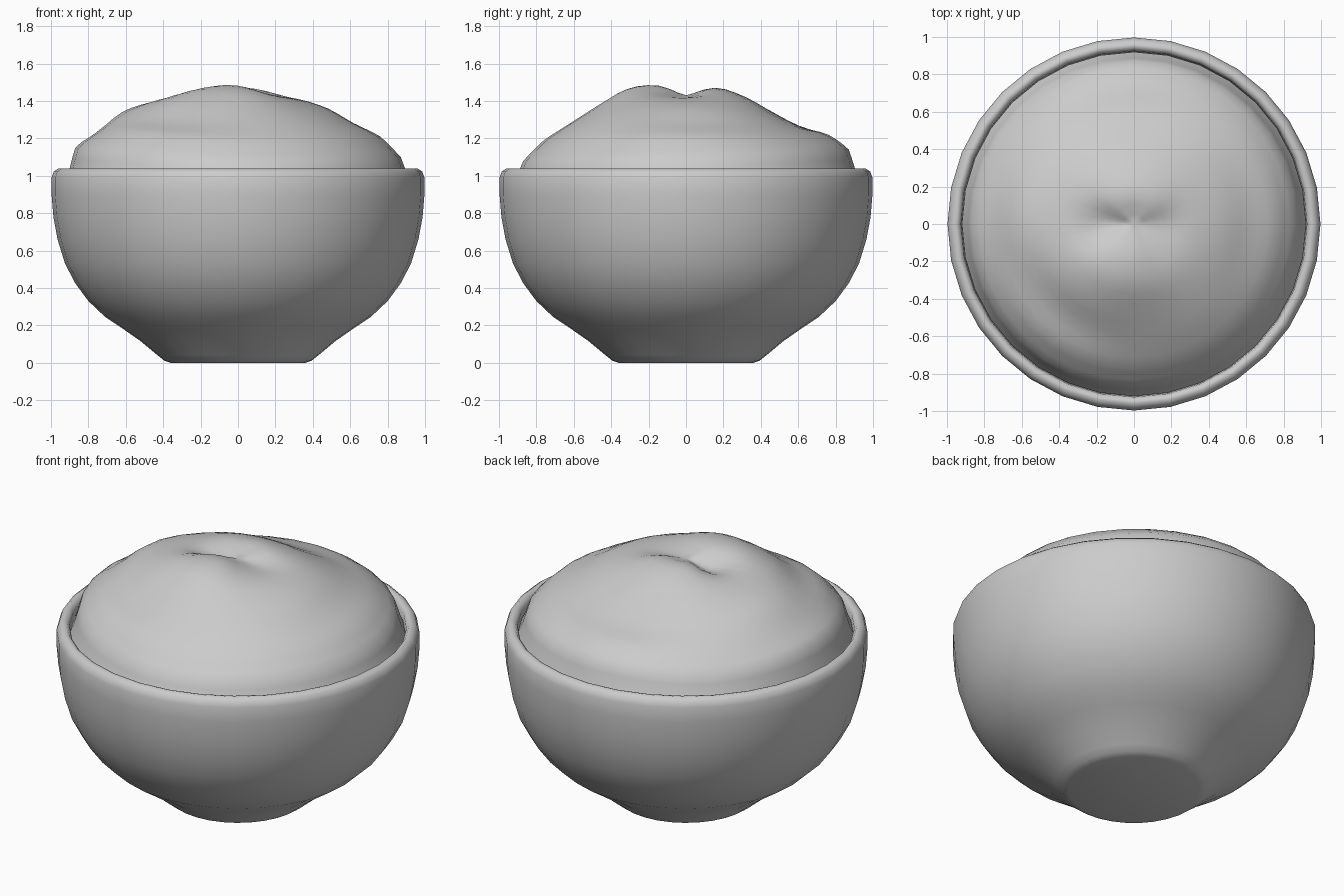
import bpy, bmesh, math

if "Cube" in bpy.data.objects:
    bpy.data.objects.remove(bpy.data.objects["Cube"])

SEG = 32


def make_object(name, rings, closed_start, closed_end):
    """Skin a list of rings (a single-point ring makes a pole)."""
    bm = bmesh.new()
    loops = [[bm.verts.new(p) for p in ring] for ring in rings]
    for a, b in zip(loops, loops[1:]):
        for i in range(SEG):
            j = (i + 1) % SEG
            if len(a) == 1:
                bm.faces.new((a[0], b[i], b[j]))
            elif len(b) == 1:
                bm.faces.new((a[i], b[0], a[j]))
            else:
                bm.faces.new((a[i], a[j], b[j], b[i]))
    if closed_start:
        bm.faces.new(loops[0])
    if closed_end:
        bm.faces.new(loops[-1])
    bmesh.ops.recalc_face_normals(bm, faces=bm.faces)
    mesh = bpy.data.meshes.new(name)
    bm.to_mesh(mesh)
    bm.free()
    ob = bpy.data.objects.new(name, mesh)
    bpy.context.collection.objects.link(ob)
    bpy.ops.object.select_all(action='DESELECT')
    ob.select_set(True)
    bpy.context.view_layer.objects.active = ob
    bpy.ops.object.shade_smooth_by_angle(angle=math.radians(50))
    return ob


def circle(r, height):
    pts = []
    for i in range(SEG):
        t = 2 * math.pi * i / SEG
        pts.append((r * math.cos(t), r * math.sin(t), height(t)))
    return pts


def spline(p0, p1, p2, p3, t):
    return p1 + 0.5 * t * (p2 - p0 + t * (2*p0 - 5*p1 + 4*p2 - p3
                                          + t * (3*(p1 - p2) + p3 - p0)))


# Bowl: outer wall, rounded rim, inner wall
profile = [(0.36, 0), (0.395, 0.012), (0.43, 0.04), (0.52, 0.115), (0.62, 0.185),
           (0.71, 0.245), (0.80, 0.33), (0.87, 0.425), (0.925, 0.53),
           (0.965, 0.66), (0.987, 0.78), (0.997, 0.90), (0.997, 0.99),
           (0.985, 1.022), (0.96, 1.04), (0.94, 1.036), (0.925, 1.015),
           (0.92, 0.95), (0.91, 0.78), (0.85, 0.55), (0.70, 0.34), (0.40, 0.14)]
make_object("bowl", [circle(r, lambda t, z=z: z) for r, z in profile], True, True)

# Food mound: heights along eight directions, blended into a lumpy swirl
radii = [0.16, 0.32, 0.48, 0.62, 0.76, 0.87, 0.92]
heights = [
    [1.42, 1.41, 1.36, 1.28, 1.21, 1.10, 0.98],
    [1.46, 1.42, 1.35, 1.28, 1.21, 1.12, 0.98],
    [1.47, 1.42, 1.33, 1.26, 1.22, 1.14, 1.00],
    [1.46, 1.43, 1.37, 1.30, 1.22, 1.12, 1.00],
    [1.40, 1.42, 1.39, 1.34, 1.23, 1.15, 0.98],
    [1.47, 1.46, 1.39, 1.29, 1.23, 1.12, 0.98],
    [1.48, 1.46, 1.37, 1.28, 1.19, 1.08, 0.97],
    [1.44, 1.42, 1.36, 1.29, 1.20, 1.09, 0.97],
]
PEAK = 1.43


def ring_height(k, t):
    if k < 0:
        return PEAK
    k = min(k, len(radii) - 1)
    u = t / (math.pi / 4)
    i = int(u)
    return spline(*[heights[(i + d) % 8][k] for d in (-1, 0, 1, 2)], u - i)


all_radii = [0] + radii
rings = [[(0, 0, PEAK)]]
for k in range(len(radii)):
    for f in (1/3, 2/3, 1):
        r = all_radii[k] + (all_radii[k + 1] - all_radii[k]) * f
        rings.append(circle(r, lambda t: spline(*[ring_height(k + d, t) for d in (-2, -1, 0, 1)], f)))
make_object("food_mound", rings, False, False)
